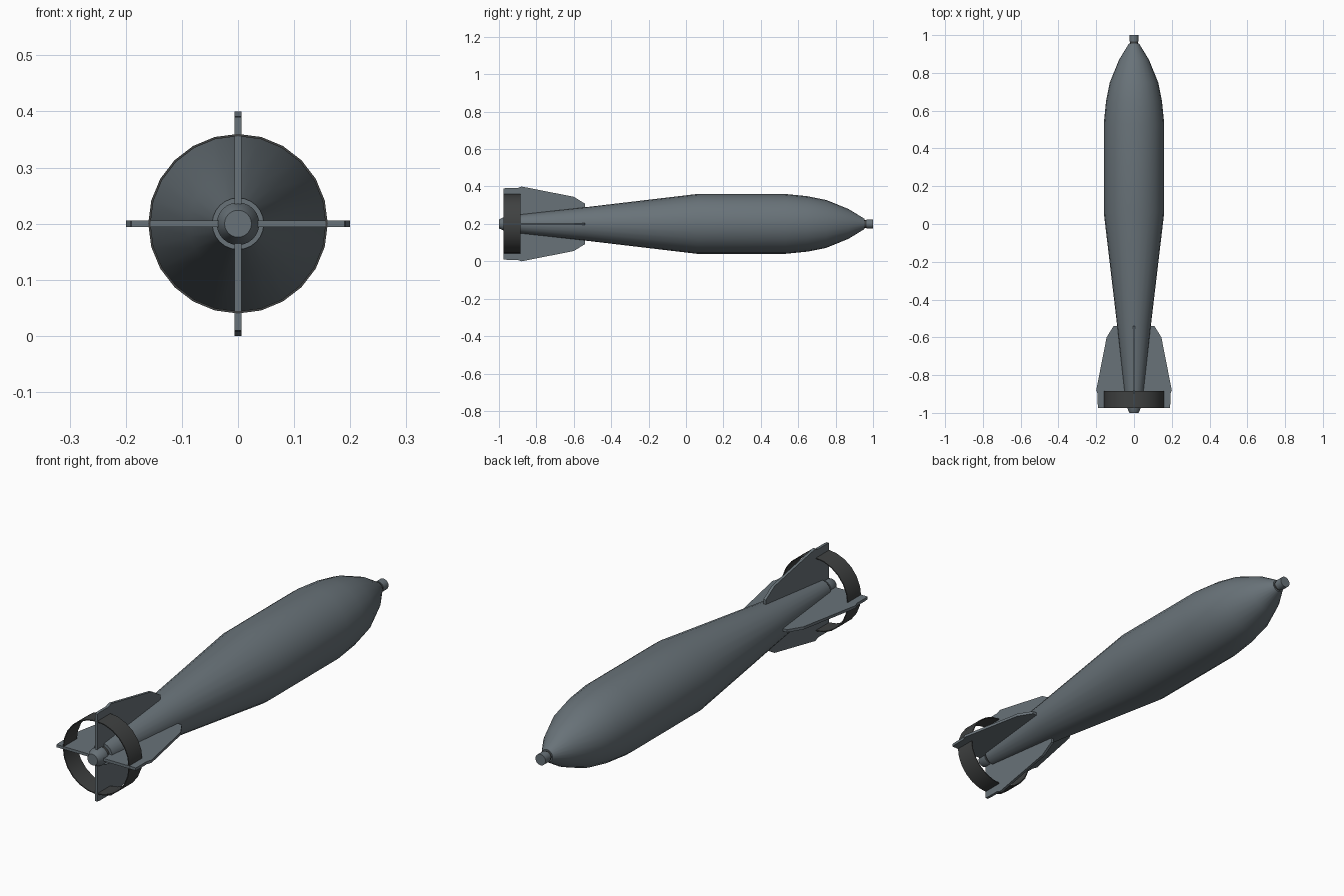
import bpy, math
from mathutils import Vector, Matrix

if "Cube" in bpy.data.objects:
    bpy.data.objects.remove(bpy.data.objects["Cube"])

AXIS_Z = 0.2
SIDES = 24


def material(name, color):
    mat = bpy.data.materials.new(name)
    mat.diffuse_color = (*color, 1)
    mat.use_nodes = True
    mat.node_tree.nodes["Principled BSDF"].inputs["Base Color"].default_value = mat.diffuse_color
    return mat


STEEL = material("blue_grey_steel", (0.14, 0.17, 0.19))
DARK = material("dark_steel", (0.05, 0.053, 0.053))


def make_object(name, verts, faces, mat):
    mesh = bpy.data.meshes.new(name)
    mesh.from_pydata(verts, [], faces)
    mesh.update()
    mesh.materials.append(mat)
    obj = bpy.data.objects.new(name, mesh)
    bpy.context.collection.objects.link(obj)
    return obj


def smooth(obj, degrees):
    bpy.ops.object.select_all(action='DESELECT')
    obj.select_set(True)
    bpy.context.view_layer.objects.active = obj
    bpy.ops.object.shade_smooth_by_angle(angle=math.radians(degrees))


def lathe(name, profile, mat, closed=False):
    """Revolve (y, radius) points, listed tail to nose, around the long axis."""
    n = len(profile)
    verts = []
    for y, r in profile:
        for i in range(SIDES):
            a = math.tau * i / SIDES
            verts.append((r * math.sin(a), y, AXIS_Z + r * math.cos(a)))
    faces = []
    for k in range(n if closed else n - 1):
        a0, b0 = k * SIDES, ((k + 1) % n) * SIDES
        for i in range(SIDES):
            j = (i + 1) % SIDES
            faces.append((a0 + i, b0 + i, b0 + j, a0 + j))
    if not closed:
        faces.append(tuple(range(SIDES)))
        faces.append(tuple(reversed(range((n - 1) * SIDES, n * SIDES))))
    obj = make_object(name, verts, faces, mat)
    smooth(obj, 35)
    return obj


# Main casing: tapered tail, straight middle, rounded nose
lathe("casing", [(-0.93, 0.046), (-0.54, 0.089), (0.06, 0.16), (0.53, 0.16),
                 (0.65, 0.148), (0.75, 0.128), (0.87, 0.079), (0.955, 0.027)], STEEL)

# Tail plug and its recessed dark neck
lathe("tail_plug", [(-1.0, 0.024), (-0.97, 0.038), (-0.945, 0.038)], STEEL)
lathe("tail_neck", [(-0.95, 0.033), (-0.92, 0.033)], DARK)

# Nose fuze and its neck
lathe("nose_neck", [(0.94, 0.021), (0.975, 0.021)], DARK)
lathe("nose_fuze", [(0.965, 0.024), (1.0, 0.024)], STEEL)

# Thin ring around the fins
lathe("tail_ring", [(-0.975, 0.16), (-0.885, 0.16), (-0.885, 0.156), (-0.975, 0.156)],
      DARK, closed=True)

# Four fins: one (y, radius) outline extruded and turned about the axis
outline = [(-0.54, 0.06), (-0.54, 0.108), (-0.60, 0.145), (-0.88, 0.2), (-0.90, 0.192),
           (-0.955, 0.192), (-0.975, 0.19), (-0.975, 0.02), (-0.90, 0.02)]
half = 0.006
n = len(outline)
for k, label in enumerate(("top", "right", "bottom", "left")):
    turn = Matrix.Rotation(k * math.pi / 2, 3, 'Y')
    verts = [turn @ Vector((x, y, r)) + Vector((0, 0, AXIS_Z))
             for x in (-half, half) for y, r in outline]
    faces = [tuple(range(n)), tuple(reversed(range(n, 2 * n)))]
    faces += [(i, i + n, (i + 1) % n + n, (i + 1) % n) for i in range(n)]
    make_object("fin_" + label, verts, faces, STEEL)
